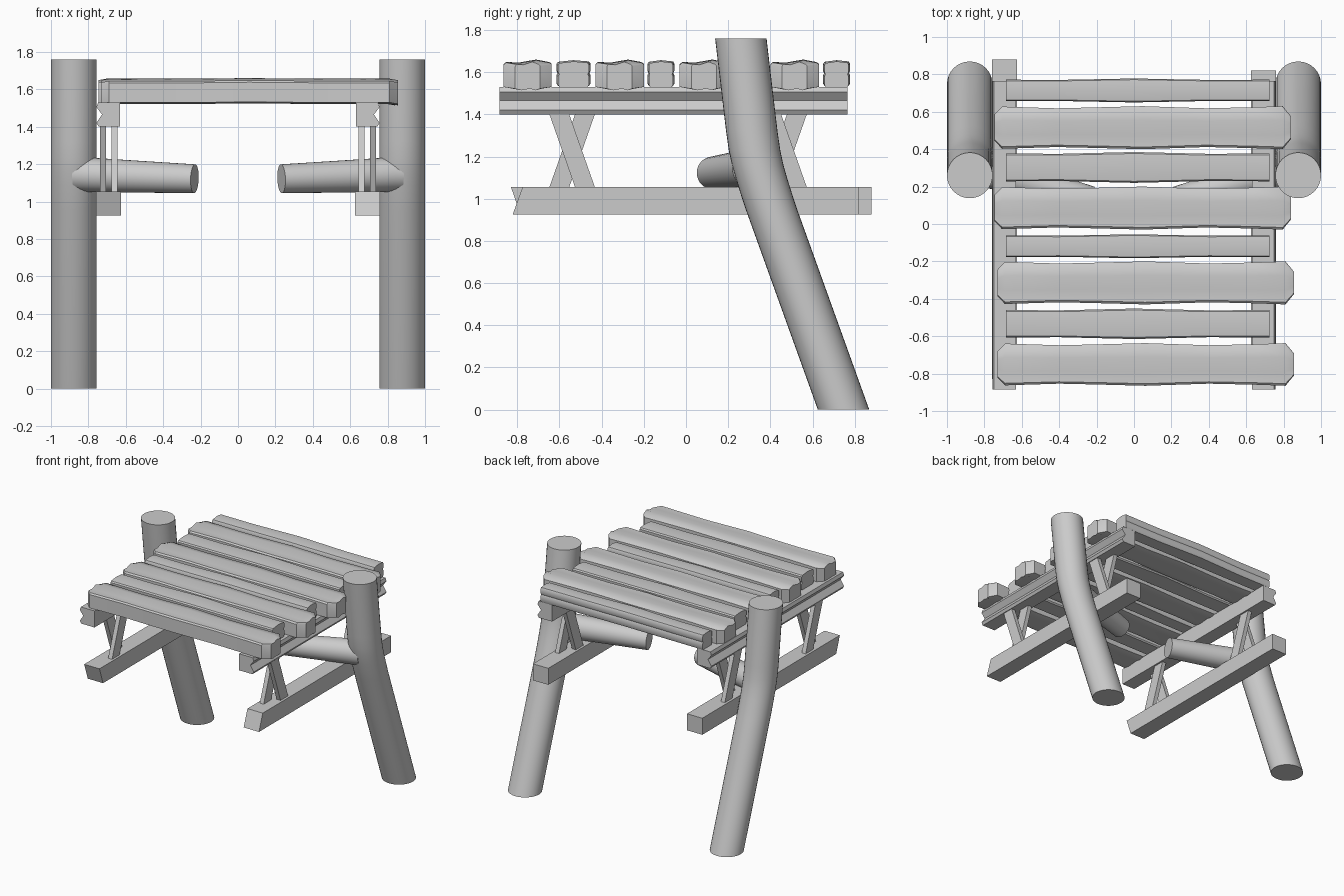
import bpy, bmesh, math
from mathutils import Vector

if "Cube" in bpy.data.objects:
    bpy.data.objects.remove(bpy.data.objects["Cube"])


def loft(name, rings, smooth=False):
    """Skin a list of equal-length point rings and cap both ends."""
    bm = bmesh.new()
    vs = [[bm.verts.new(p) for p in r] for r in rings]
    n = len(rings[0])
    for a, b in zip(vs, vs[1:]):
        for i in range(n):
            bm.faces.new((a[i], a[(i + 1) % n], b[(i + 1) % n], b[i]))
    bm.faces.new(vs[0])
    bm.faces.new(vs[-1])
    bmesh.ops.recalc_face_normals(bm, faces=bm.faces)
    me = bpy.data.meshes.new(name)
    bm.to_mesh(me)
    bm.free()
    ob = bpy.data.objects.new(name, me)
    bpy.context.collection.objects.link(ob)
    if smooth:
        bpy.ops.object.select_all(action='DESELECT')
        ob.select_set(True)
        bpy.context.view_layer.objects.active = ob
        bpy.ops.object.shade_smooth_by_angle(angle=math.radians(35))
    return ob


def circle(c, r, u, v, n=32):
    return [Vector(c) + r * (math.cos(t) * u + math.sin(t) * v)
            for t in (2 * math.pi * i / n for i in range(n))]


X, Y, Z = Vector((1, 0, 0)), Vector((0, 1, 0)), Vector((0, 0, 1))

# Plank cross-sections: (y, z) with y from -1 to 1 and z in metres
WIDE = [(-1, 1.53), (-.5, 1.522), (.2, 1.53), (.6, 1.522), (1, 1.53), (1, 1.637),
        (.9, 1.645), (.35, 1.657), (-.35, 1.643), (-.9, 1.645), (-1, 1.635)]
NARROW = [(-.9, 1.53), (.9, 1.53), (1, 1.54), (1, 1.58), (.92, 1.59), (1, 1.6),
          (1, 1.635), (.9, 1.645), (0, 1.651), (-.9, 1.643), (-1, 1.633),
          (-1, 1.6), (-.92, 1.59), (-1, 1.58), (-1, 1.54)]


def plank(name, y0, y1, profile, stations):
    c, h = (y0 + y1) / 2, (y1 - y0) / 2
    loft(name, [[(x, c + h * w * p[0], p[1] + dz) for p in profile]
                for x, w, dz in stations], True)


# Deck planks
for i, (y0, y1, s) in enumerate([(-.865, -.637, 0), (-.43, -.2, 0),
                                 (-.03, .2, -.015), (.4, .63, -.015)]):
    plank(f"wide_plank_{i + 1}", y0, y1, WIDE,
          [(x + s, w, dz) for x, w, dz in
           [(-.73, .62, -.008), (-.69, .98, 0), (-.4, .9, 0), (-.2, .94, 0), (.06, 1, .003),
            (.4, .9, 0), (.65, .95, 0), (.81, 1, 0), (.855, .52, -.008)]])
for i, (y0, y1) in enumerate([(-.615, -.452), (-.183, -.055), (.22, .385), (.65, .778)]):
    plank(f"narrow_plank_{i + 1}", y0, y1, NARROW,
          [(-.685, .9, 0), (-.4, .88, 0), (0, 1, .006), (.4, .88, 0), (.725, .9, 0)])

for side, s in (("left", -1), ("right", 1)):
    # Bent post with horizontal cut ends
    path = [(.747, 0), (.405, .95), (.382, 1.02), (.36, 1.09), (.34, 1.16),
            (.325, 1.23), (.312, 1.32), (.26, 1.76)]
    loft(side + "_post", [circle((s * .878, y, z), .122, X, Y) for y, z in path], True)

    # Short log reaching inward from the post
    a, b = Vector((s * .232, .125, 1.122)), Vector((s * .86, .31, 1.145))
    d = (b - a).normalized()
    u = d.cross(Z).normalized()
    v = u.cross(d)
    loft(side + "_log", [circle(a, .077, u, v), circle(b, .094, u, v)], True)

    # Upper rail with a groove on its outer face
    prof = [(.63, 1.4), (.745, 1.4), (.757, 1.42), (.727, 1.465), (.757, 1.505),
            (.748, 1.53), (.63, 1.53)]
    loft(side + "_upper_rail", [[(s * x, y, z) for x, z in prof] for y in (-.885, .765)])

    # Lower rail with a slanted front end
    top, bot, back = (-.83, -.785, .88) if s < 0 else (-.775, -.822, .82)
    loft(side + "_lower_rail", [
        [(s * .625, y0, .925), (s * .758, y0, .925), (s * .758, y1, 1.055), (s * .625, y1, 1.055)]
        for y0, y1 in ((bot, top), (back, back))])

    # Crossed braces between the rails
    for j, yc in enumerate((-.54, .465)):
        for k, (x, lean) in enumerate(((.66, 1), (.722, -1))):
            dy, w = .066 * lean, .047
            loft(f"{side}_brace_{j + 1}{'ab'[k]}", [
                [(s * x + e * .017, yc + q * dy + f * w, z)
                 for e, f in ((-1, -1), (1, -1), (1, 1), (-1, 1))]
                for q, z in ((-1, 1.04), (1, 1.415))])
